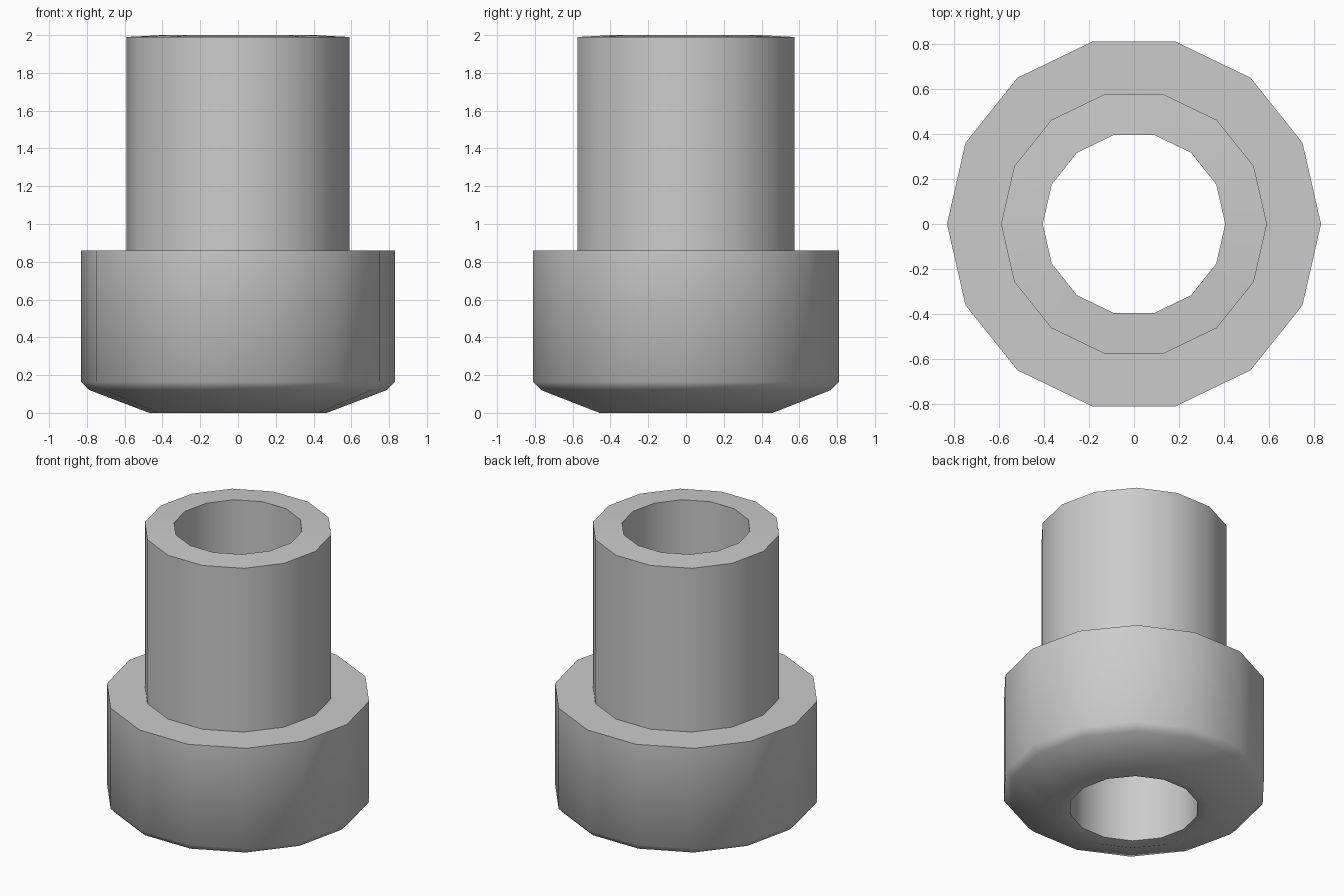
import bpy, bmesh
from math import cos, sin, tau, radians

if "Cube" in bpy.data.objects:
    bpy.data.objects.remove(bpy.data.objects["Cube"])

SIDES = 14

# Closed wall profile (radius, height): bore, chamfered base, collar, stem
profile = [
    (0.405, 0.015), (0.47, 0.0),        # bore mouth and lip
    (0.785, 0.12), (0.83, 0.165),       # conical base and edge bevel
    (0.83, 0.86), (0.59, 0.86),         # collar and shoulder
    (0.59, 1.99), (0.405, 2.0),         # stem and slightly sloped rim
]


def lathe(name, points, sides):
    """Sweep a closed profile around the z axis."""
    bm = bmesh.new()
    rings = [[bm.verts.new((r * cos(tau * i / sides), r * sin(tau * i / sides), z))
              for i in range(sides)] for r, z in points]
    for a, b in zip(rings, rings[1:] + rings[:1]):
        for i in range(sides):
            j = (i + 1) % sides
            bm.faces.new((a[i], a[j], b[j], b[i]))
    bmesh.ops.recalc_face_normals(bm, faces=bm.faces)
    mesh = bpy.data.meshes.new(name)
    bm.to_mesh(mesh)
    bm.free()
    obj = bpy.data.objects.new(name, mesh)
    bpy.context.collection.objects.link(obj)
    return obj


# Stepped bushing, smooth around with crisp shoulders
bushing = lathe("stepped_bushing", profile, SIDES)
bpy.context.view_layer.objects.active = bushing
bushing.select_set(True)
bpy.ops.object.shade_smooth_by_angle(angle=radians(50))
